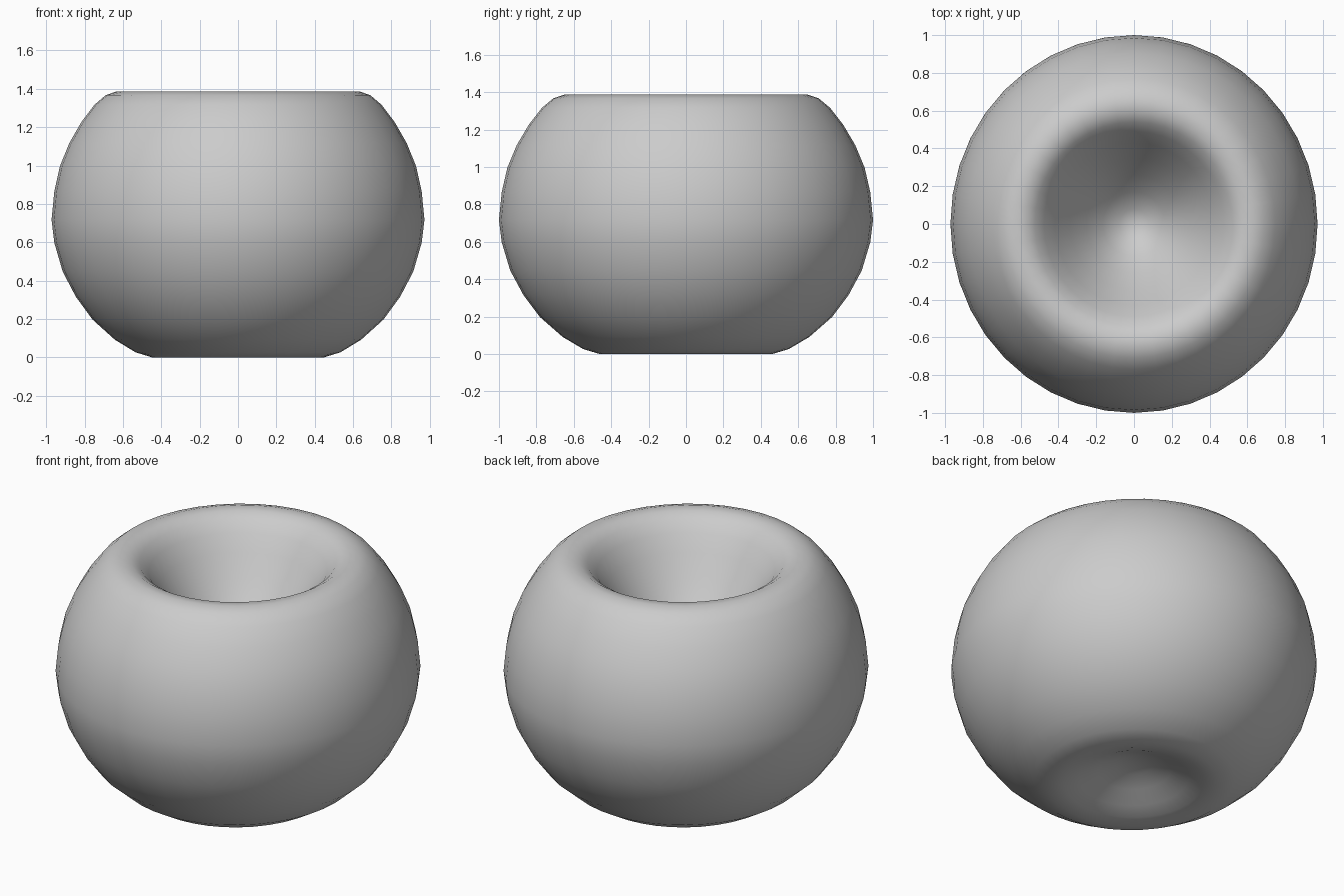
import bpy, bmesh
from math import cos, sin, tau

if "Cube" in bpy.data.objects:
    bpy.data.objects.remove(bpy.data.objects["Cube"])

SEGMENTS = 40
X_SCALE = 0.972  # body is slightly narrower in x than in y

# Profile (radius, z): bottom dimple, round side, rim, funnel-shaped hollow
PROFILE = [
    (0.0, 0.13), (0.10, 0.12), (0.20, 0.085), (0.30, 0.04), (0.38, 0.012),
    (0.46, 0.003), (0.55, 0.03), (0.66, 0.095), (0.78, 0.20), (0.87, 0.32),
    (0.94, 0.45), (0.985, 0.60), (1.0, 0.72), (0.985, 0.87), (0.955, 1.0),
    (0.905, 1.12), (0.84, 1.23), (0.77, 1.32), (0.71, 1.37), (0.65, 1.39),
    (0.59, 1.385), (0.54, 1.355), (0.49, 1.30), (0.43, 1.21), (0.35, 1.09),
    (0.26, 0.97), (0.17, 0.87), (0.08, 0.80), (0.0, 0.78),
]


def lathe(name, profile, segments):
    bm = bmesh.new()
    rings = []
    for r, z in profile:
        if r == 0:
            rings.append([bm.verts.new((0, 0, z))] * segments)
        else:
            rings.append([bm.verts.new((X_SCALE * r * cos(tau * i / segments),
                                        r * sin(tau * i / segments), z))
                          for i in range(segments)])
    for low, high in zip(rings, rings[1:]):
        for i in range(segments):
            j = (i + 1) % segments
            corners = dict.fromkeys((low[i], low[j], high[j], high[i]))
            bm.faces.new(list(corners)).smooth = True
    # Rest the underside exactly on the floor
    floor = min(v.co.z for v in bm.verts)
    bmesh.ops.translate(bm, verts=bm.verts, vec=(0, 0, -floor))
    bmesh.ops.recalc_face_normals(bm, faces=bm.faces)
    mesh = bpy.data.meshes.new(name)
    bm.to_mesh(mesh)
    bm.free()
    obj = bpy.data.objects.new(name, mesh)
    bpy.context.collection.objects.link(obj)
    return obj


# Dimpled fruit body
lathe("fruit_body", PROFILE, SEGMENTS)
